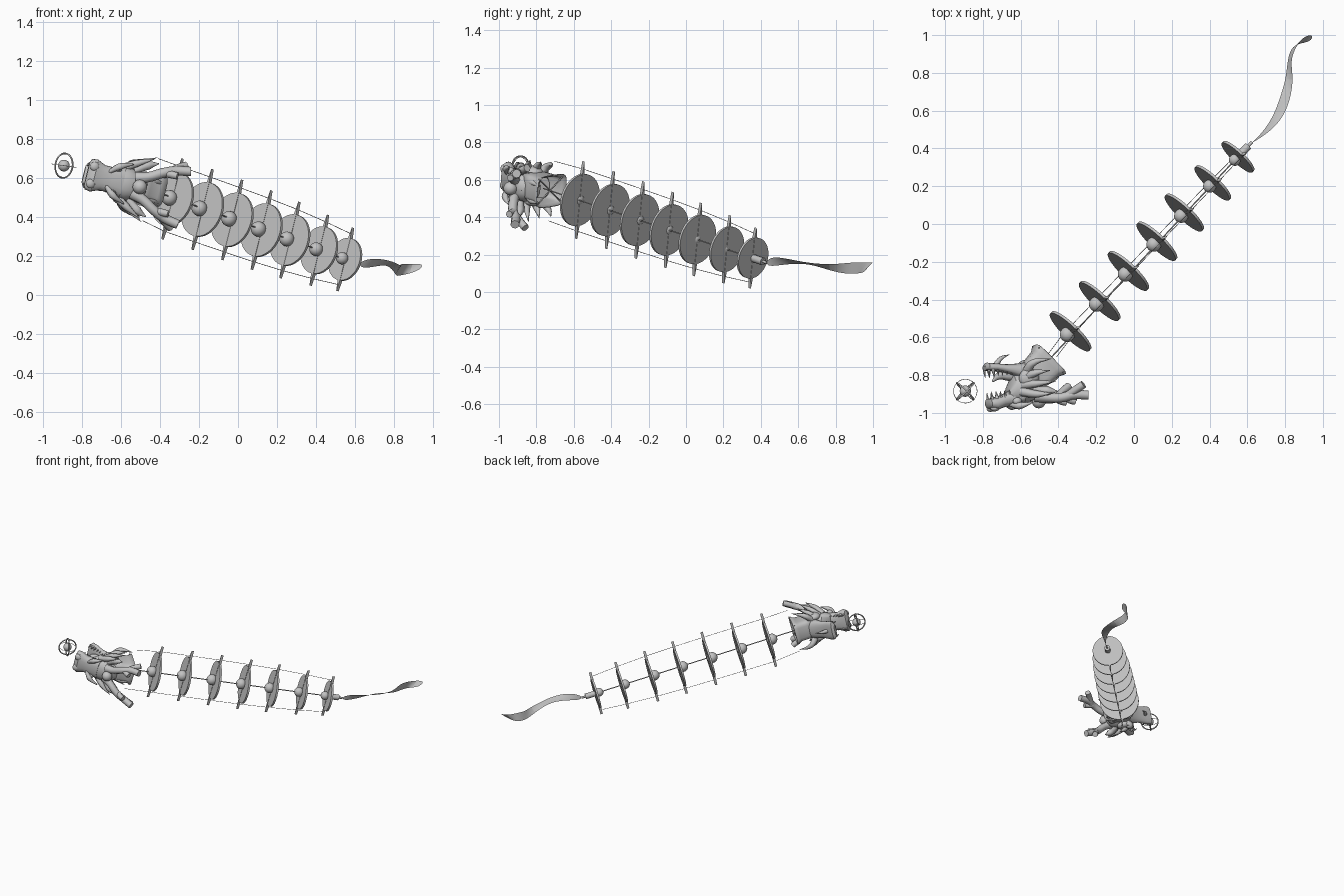
import bpy, bmesh, math
from mathutils import Vector, Matrix

cube = bpy.data.objects.get("Cube")
if cube:
    bpy.data.objects.remove(cube)

mat = bpy.data.materials.new("plain grey")
mat.use_nodes = True
mat.diffuse_color = (0.54, 0.54, 0.54, 1)
mat.node_tree.nodes["Principled BSDF"].inputs["Base Color"].default_value = (0.54, 0.54, 0.54, 1)


def frame(x, y, z, o):
    m = Matrix((x, y, z)).transposed().to_4x4()
    m.translation = o
    return m


def finish(name, bm, smooth=True):
    bmesh.ops.recalc_face_normals(bm, faces=bm.faces)
    me = bpy.data.meshes.new(name)
    bm.to_mesh(me)
    bm.free()
    ob = bpy.data.objects.new(name, me)
    bpy.context.collection.objects.link(ob)
    me.materials.append(mat)
    if smooth:
        bpy.ops.object.select_all(action='DESELECT')
        ob.select_set(True)
        bpy.context.view_layer.objects.active = ob
        bpy.ops.object.shade_smooth_by_angle(angle=math.radians(40))
    return ob


def ball(name, m, p, scale):
    bm = bmesh.new()
    bmesh.ops.create_uvsphere(bm, u_segments=24, v_segments=14, radius=1,
                              matrix=m @ Matrix.Translation(p) @ Matrix.Diagonal((*scale, 1)))
    return finish(name, bm)


def tube(name, m, pts, radii, sides=8):
    """Round bar along a path, its radius changing point by point."""
    cu = bpy.data.curves.new(name, 'CURVE')
    cu.dimensions = '3D'
    cu.bevel_depth = 1
    cu.bevel_resolution = max(0, sides // 4 - 1)
    cu.resolution_u = 5
    cu.use_fill_caps = True
    sp = cu.splines.new('BEZIER' if len(pts) > 2 else 'POLY')
    ps = sp.bezier_points if len(pts) > 2 else sp.points
    ps.add(len(pts) - 1)
    for q, p, r in zip(ps, pts, radii):
        w = m @ Vector(p)
        q.co = w if len(pts) > 2 else (*w, 1)
        q.radius = r
        if len(pts) > 2:
            q.handle_left_type = q.handle_right_type = 'AUTO'
    cu.materials.append(mat)
    bpy.context.collection.objects.link(bpy.data.objects.new(name, cu))


def loft(name, m, sections, power=0.7, n=20, caps=True):
    """Skin over rounded-box sections: (forward, height, half width, half height)."""
    bm = bmesh.new()
    rings = []
    for f, u, hs, hu in sections:
        ring = []
        for i in range(n):
            c, s = math.cos(math.tau * i / n), math.sin(math.tau * i / n)
            p = (f, hs * math.copysign(abs(c) ** power, c), u + hu * math.copysign(abs(s) ** power, s))
            ring.append(bm.verts.new(m @ Vector(p)))
        rings.append(ring)
    for a, b in zip(rings, rings[1:]):
        for i in range(n):
            bm.faces.new((a[i], a[(i + 1) % n], b[(i + 1) % n], b[i]))
    if caps:
        bm.faces.new(rings[0])
        bm.faces.new(rings[-1])
    return finish(name, bm)


# Body frame: axis runs from the head to the tail
first, last = Vector((-.336, -.568, .492)), Vector((.55, .356, .182))
axis = (last - first).normalized()
up = Vector((.22, .075, .97))
up = (up - axis * up.dot(axis)).normalized()
side = up.cross(axis)
I = Matrix.Identity(4)
radii = [.143, .143, .142, .14, .135, .125, .112]
centres = [first.lerp(last, t) for t in (0, .174, .346, .516, .68, .85, 1)]

# Body discs, each with a knob and a flat batten ending in points
for k, (c, r) in enumerate(zip(centres, radii), 1):
    m = frame(side, up, axis, c)
    bm = bmesh.new()
    bmesh.ops.create_cone(bm, cap_ends=True, segments=48, radius1=r, radius2=r, depth=.014, matrix=m)
    finish(f"body_disc_{k}", bm)
    ball(f"disc_knob_{k}", m, (0, 0, -.024), [.28 * r] * 3)
    bm = bmesh.new()
    outline = [(-.008, -r), (0, -1.5 * r), (.008, -r), (.008, r), (0, 1.5 * r), (-.008, r)]
    face = bm.faces.new([bm.verts.new(m @ Vector((x, y, -.009))) for x, y in outline])
    rim = bmesh.ops.extrude_face_region(bm, geom=[face])["geom"]
    bmesh.ops.translate(bm, vec=axis * .018, verts=[v for v in rim if isinstance(v, bmesh.types.BMVert)])
    finish(f"disc_batten_{k}", bm, False)

# Rigging cords and centre cord
neck = Vector((-.45, -.72, .54))
for name, sgn in (("upper_cord", 1), ("lower_cord", -1)):
    tie = [neck + up * sgn * .165] + [c + up * sgn * r * 1.2 for c, r in zip(centres, radii)]
    for k, (a, b) in enumerate(zip(tie, tie[1:]), 1):
        tube(f"{name}_{k}", I, [a, b], [.0016, .0016], 4)
tube("centre_cord", I, [neck - axis * .06, last], [.0035, .0035])

# Tail socket and twisting ribbon
tube("tail_socket", I, [last, last + axis * .08], [.021, .021], 16)
tube("tail_pin", I, [last + axis * .07, last + axis * .11], [.008, .008])
path = [(.625, .43, .155), (.69, .48, .165), (.76, .56, .165), (.80, .66, .152), (.825, .77, .13),
        (.82, .86, .125), (.84, .93, .13), (.885, .975, .132), (.945, .985, .145)]
spread = [(0, 0, .018), (.006, -.008, .024), (.02, -.014, .012), (.026, -.01, .003), (.02, 0, .016),
          (.008, 0, .03), (.01, -.005, .03), (.008, .018, .024), (.008, .02, .016)]
bm = bmesh.new()
rows = [[bm.verts.new(Vector(p) + Vector(d) * s) for s in (-1, 1)] for p, d in zip(path, spread)]
for a, b in zip(rows, rows[1:]):
    bm.faces.new((a[0], a[1], b[1], b[0]))
# creased borders keep the ribbon at full width
ribbon = finish("tail_ribbon", bm)
ribbon.modifiers.new("smooth", 'SUBSURF').levels = 2
ribbon.modifiers["smooth"].render_levels = 2

# Neck collar: open flared sleeve with crossed struts
nm = frame(axis, side, up, neck)
collar = loft("neck_collar", nm, [(-.17, 0, .07, .07), (-.09, 0, .09, .075), (-.03, 0, .095, .075), (0, 0, .112, .09)],
              .45, 24, False)
collar.modifiers.new("thickness", 'SOLIDIFY').thickness = .006
for k, sgn in enumerate((1, -1), 1):
    tube(f"collar_strut_{k}", nm, [(-.01, -.095, -.075 * sgn), (-.01, .095, .075 * sgn)], [.004, .004])

# Head frame: forward, sideways, crown
F = Vector((-.96, -.12, .24)).normalized()
U = Vector((.12, -.99, 0))
U = (U - F * U.dot(F)).normalized()
S = F.cross(U)
H = frame(F, S, U, Vector((-.6, -.85, .575)))

# Skull and jaws
loft("skull", H, [(-.13, .01, .03, .035), (-.1, .01, .07, .07), (-.02, .015, .09, .085),
                  (.04, .02, .084, .075), (.075, .045, .06, .04)], .85)
loft("upper_jaw", H, [(0, .05, .08, .05), (.06, .065, .066, .042), (.11, .075, .066, .034),
                      (.155, .085, .085, .036), (.185, .08, .08, .026), (.192, .08, .06, .014)], .75)
loft("lower_jaw", H, [(-.06, -.05, .065, .065), (0, -.072, .07, .04), (.07, -.092, .062, .025),
                      (.13, -.108, .07, .021), (.17, -.115, .068, .022), (.185, -.11, .045, .012)], .75)
tube("tongue", H, [(-.01, 0, -.04), (.06, 0, -.055), (.11, 0, -.06), (.15, 0, -.035)], [.03, .028, .022, .005])
ball("crown_orb", H, (-.087, 0, .1), [.037] * 3)
tube("beard", H, [(.12, 0, -.12), (.09, 0, -.15), (.04, 0, -.165)], [.016, .011, .001])

for word, s in (("left", 1), ("right", -1)):
    # Face details
    ball(f"{word}_eye", H, (.045, s * .064, .085), [.024, .02, .02])
    tube(f"{word}_brow", H, [(.085, s * .035, .095), (.04, s * .075, .11), (-.03, s * .105, .1)], [.01, .02, .003])
    ball(f"{word}_nostril", H, (.165, s * .045, .108), [.024, .024, .016])
    ball(f"{word}_cheek", H, (-.03, s * .08, -.03), [.055, .03, .05])
    # Teeth along both jaws
    for k in range(6):
        f, size = .175 - .024 * k, .012 if k == 1 else .008
        tube(f"{word}_upper_tooth_{k}", H, [(f, s * .055, .058), (f, s * .052, .03 - size)], [size, .001])
        tube(f"{word}_lower_tooth_{k}", H, [(f, s * .052, -.1), (f, s * .05, -.066 + size)], [size, .001])
    # Branched antlers
    tube(f"{word}_horn", H, [(-.06, s * .04, .07), (-.12, s * .06, .085), (-.19, s * .1, .095), (-.25, s * .125, .088),
                             (-.325, s * .14, .1)], [.032, .026, .025, .025, .024], 12)
    tube(f"{word}_horn_branch", H, [(-.22, s * .11, .09), (-.265, s * .145, .06), (-.3, s * .165, .04)],
         [.022, .021, .021], 12)
    tube(f"{word}_horn_prong", H, [(-.2, s * .1, .09), (-.235, s * .1, .115), (-.26, s * .1, .125)],
         [.02, .019, .018], 12)
    # Mane spikes swept back around the cheeks
    for k in range(4):
        u, w = .06 - .055 * k, .17 - .014 * abs(k - 1)
        tube(f"{word}_mane_spike_{k}", H, [(.02 - .015 * k, s * .07, u * .6), (-.05, s * .115, u),
                                          (-.13 - .02 * (k % 2), s * w, u * 1.1)], [.026, .02, .001])
    tube(f"{word}_crest_spike", H, [(-.08, s * .03, 0), (-.16, s * .05, -.01), (-.23, s * .045, -.04)], [.03, .02, .001])
    tube(f"{word}_ear", H, [(-.05, s * .075, .04), (-.11, s * .12, .05), (-.16, s * .14, .06)], [.02, .026, .003])

# Floating pearl in a cage of rings
pearl = Matrix.Translation((-.893, -.885, .663)) @ Matrix.Rotation(math.radians(8), 4, 'Y')
ball("pearl", pearl, (0, 0, 0), [.03] * 3)
turns = [I] + [Matrix.Rotation(a * math.pi / 4, 4, 'Z') @ Matrix.Rotation(math.pi / 2, 4, 'X') for a in (1, -1)]
for k, turn in enumerate(turns, 1):
    cu = bpy.data.curves.new(f"pearl_ring_{k}", 'CURVE')
    cu.dimensions = '3D'
    cu.bevel_depth = .0045 if k > 1 else .0015
    cu.bevel_resolution = 1
    sp = cu.splines.new('POLY')
    sp.points.add(31)
    sp.use_cyclic_u = True
    for i, q in enumerate(sp.points):
        a = math.tau * i / 32
        q.co = (*(pearl @ turn @ Vector((.063 * math.cos(a), .063 * math.sin(a), 0))), 1)
    cu.materials.append(mat)
    bpy.context.collection.objects.link(bpy.data.objects.new(f"pearl_ring_{k}", cu))
